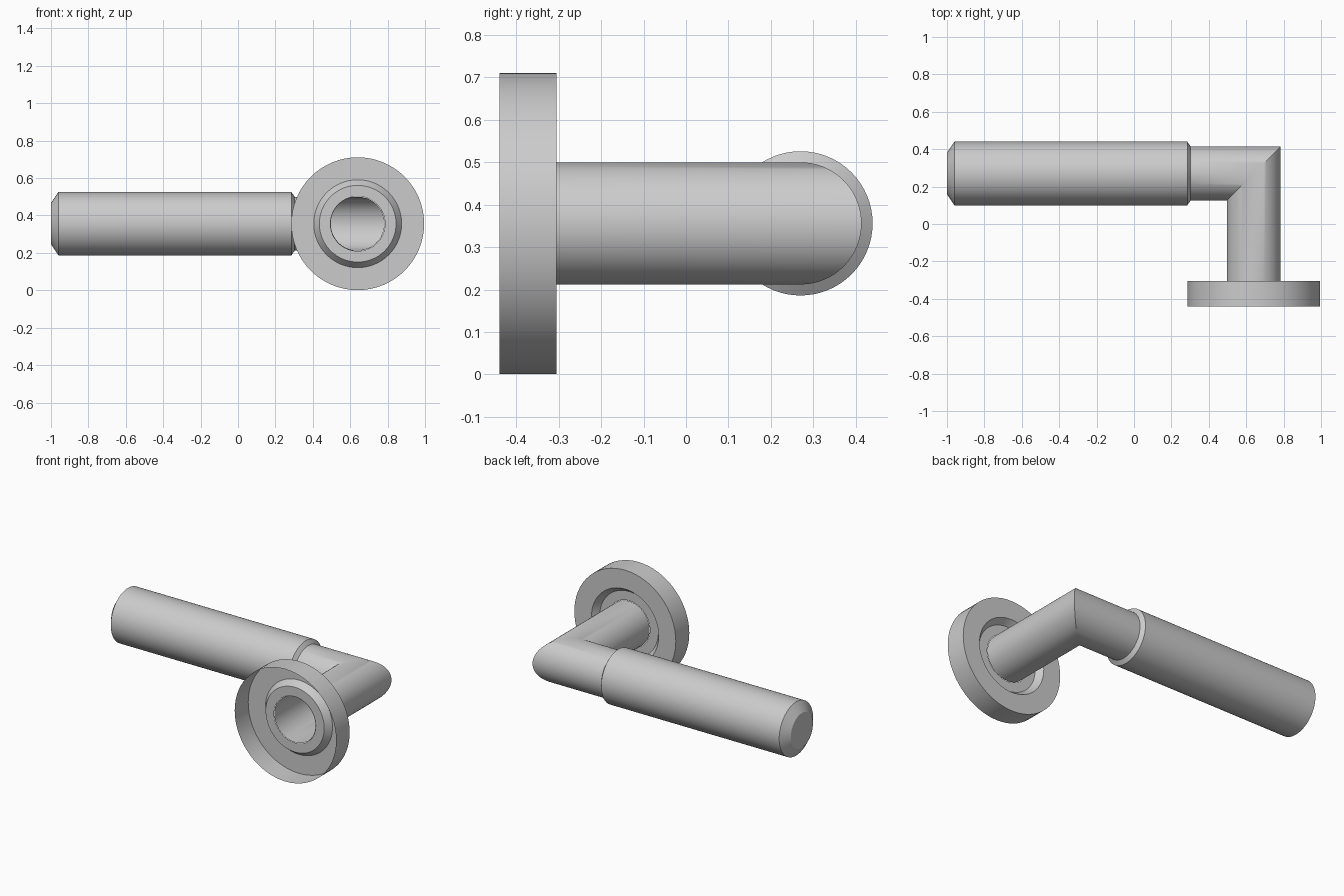
import bpy, bmesh, math

if "Cube" in bpy.data.objects:
    bpy.data.objects.remove(bpy.data.objects["Cube"])

SEG = 64
CX, CY, CZ = 0.64, 0.27, 0.356      # corner where the two tube axes meet
R_TUBE = 0.144

metal = bpy.data.materials.new("satin_grey")
metal.diffuse_color = (0.6, 0.6, 0.6, 1)
metal.use_nodes = True
metal.node_tree.nodes["Principled BSDF"].inputs["Base Color"].default_value = metal.diffuse_color


def loft(name, ring_list, cap_start=False):
    """Skin a list of equally long closed rings into one smooth-shaded part."""
    bm = bmesh.new()
    rings = [[bm.verts.new(p) for p in ring] for ring in ring_list]
    for a, b in zip(rings, rings[1:]):
        for i in range(SEG):
            j = (i + 1) % SEG
            bm.faces.new((a[i], a[j], b[j], b[i]))
    if cap_start:
        bm.faces.new(rings[0][::-1])
    bmesh.ops.recalc_face_normals(bm, faces=bm.faces)
    mesh = bpy.data.meshes.new(name)
    bm.to_mesh(mesh)
    bm.free()
    mesh.materials.append(metal)
    ob = bpy.data.objects.new(name, mesh)
    bpy.context.collection.objects.link(ob)
    bpy.ops.object.select_all(action='DESELECT')
    ob.select_set(True)
    bpy.context.view_layer.objects.active = ob
    bpy.ops.object.shade_smooth_by_angle(angle=math.radians(30))
    return ob


def ring(r, point):
    return [point(r * math.cos(2 * math.pi * i / SEG),
                  r * math.sin(2 * math.pi * i / SEG)) for i in range(SEG)]


def ring_x(x, r):
    return ring(r, lambda u, v: (x, CY + u, CZ + v))


def ring_y(y, r):
    return ring(r, lambda u, v: (CX + u, y, CZ + v))


# Grip: thick cylinder with a chamfer at each end
loft("grip", [ring_x(x, r) for x, r in
              [(-1, 0.11), (-0.96, 0.17), (0.285, 0.17), (0.303, R_TUBE)]], cap_start=True)

# Neck: hollow tube with a 45 degree mitre at the corner
loft("mitred_neck", [ring_x(0.303, R_TUBE),
                     ring(R_TUBE, lambda u, v: (CX + u, CY + u, CZ + v)),
                     ring_y(-0.345, R_TUBE)])

# Rose: thin cup open to the front, with a sunken collar around the neck
loft("rose", [ring_y(y, r) for y, r in
              [(-0.44, 0.355), (-0.305, 0.355), (-0.305, 0.235),
               (-0.345, 0.205), (-0.345, 0.146)]])
